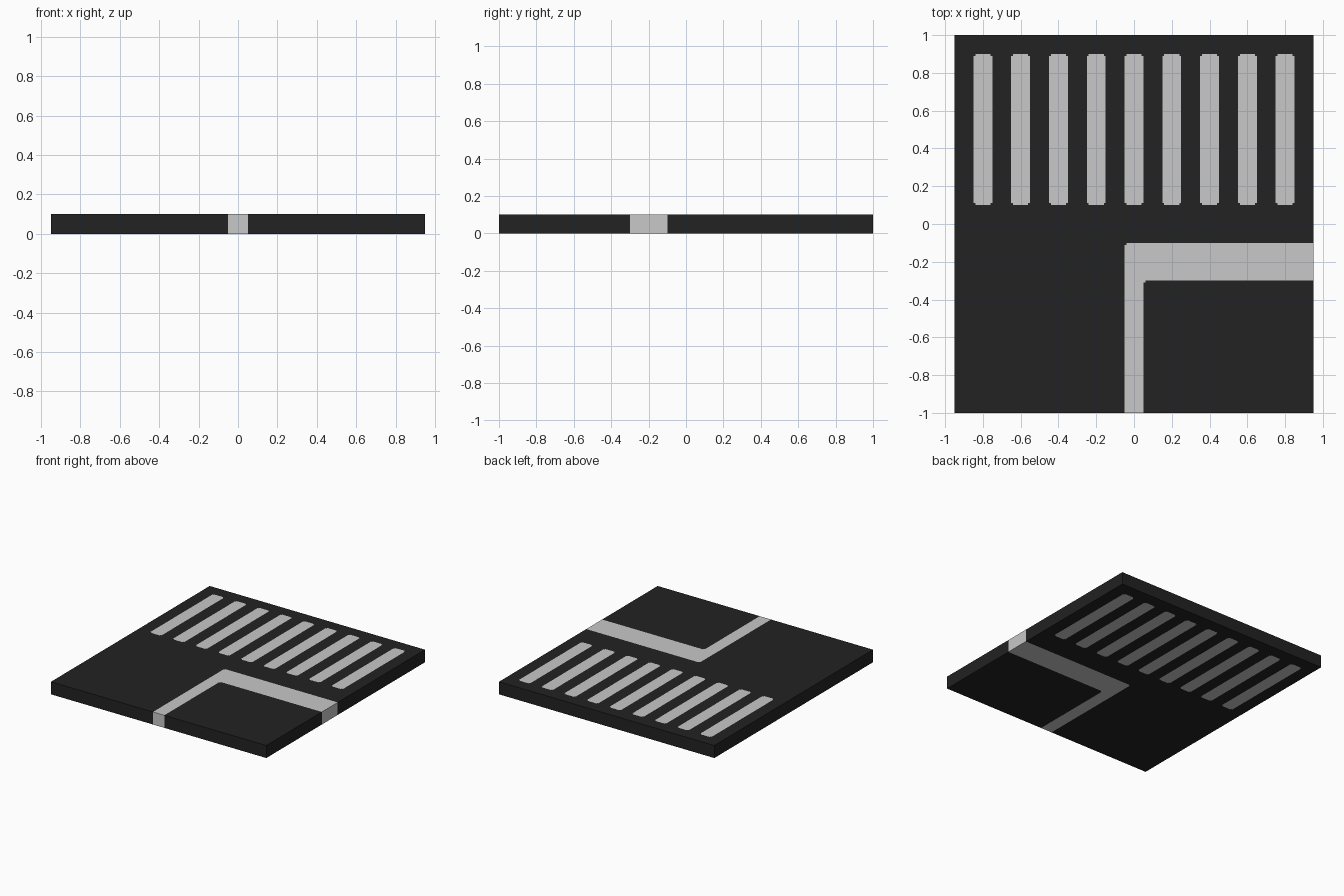
import bpy, bmesh
from mathutils import Vector

if "Cube" in bpy.data.objects:
    bpy.data.objects.remove(bpy.data.objects["Cube"])

W, D, H = 1.9, 2.0, 0.1   # tile size
N = 0.01                  # small notch that rounds the corners


def material(name, v):
    m = bpy.data.materials.new(name)
    m.diffuse_color = (v, v, v, 1)
    m.use_nodes = True
    m.node_tree.nodes["Principled BSDF"].inputs["Base Color"].default_value = m.diffuse_color
    return m


slots = [-0.8 + 0.2 * i for i in range(9)]


def is_light(x, y):
    # bars along the back, with nipped corners
    if 0.1 < y < 0.9:
        for c in slots:
            if abs(x - c) < 0.05:
                return not (abs(x - c) > 0.05 - N and abs(y - 0.5) > 0.4 - N)
    # L-shaped band running to the right and front edges
    if x > -0.05 and -0.3 < y < -0.1:
        return not (x < -0.05 + N and y > -0.1 - N)
    if abs(x) < 0.05 and y < -0.1:
        return True
    # filled inner corner of the band
    return 0.05 < x < 0.05 + N and -0.3 - N < y < -0.3


# plate, sliced along every colour boundary
bm = bmesh.new()
bmesh.ops.create_cube(bm, size=1)
for v in bm.verts:
    v.co = Vector((v.co.x * W, v.co.y * D, (v.co.z + 0.5) * H))
xs = [c + s for c in slots for s in (-0.05, -0.05 + N, 0.05 - N, 0.05)] + [0.05 + N]
ys = [0.1, 0.1 + N, 0.9 - N, 0.9, -0.1, -0.1 - N, -0.3, -0.3 - N]
cuts = [((x, 0, 0), (1, 0, 0)) for x in xs] + [((0, y, 0), (0, 1, 0)) for y in ys]
for co, no in cuts:
    bmesh.ops.bisect_plane(bm, geom=bm.verts[:] + bm.edges[:] + bm.faces[:],
                           plane_co=co, plane_no=no, dist=1e-5)

# colour by position, right through the plate
for f in bm.faces:
    c = f.calc_center_median()
    f.material_index = int(is_light(c.x, c.y))

me = bpy.data.meshes.new("patterned_plate")
bm.to_mesh(me)
bm.free()
me.materials.append(material("dark grey", 0.016))
me.materials.append(material("light grey", 0.58))
bpy.context.collection.objects.link(bpy.data.objects.new("patterned_plate", me))
